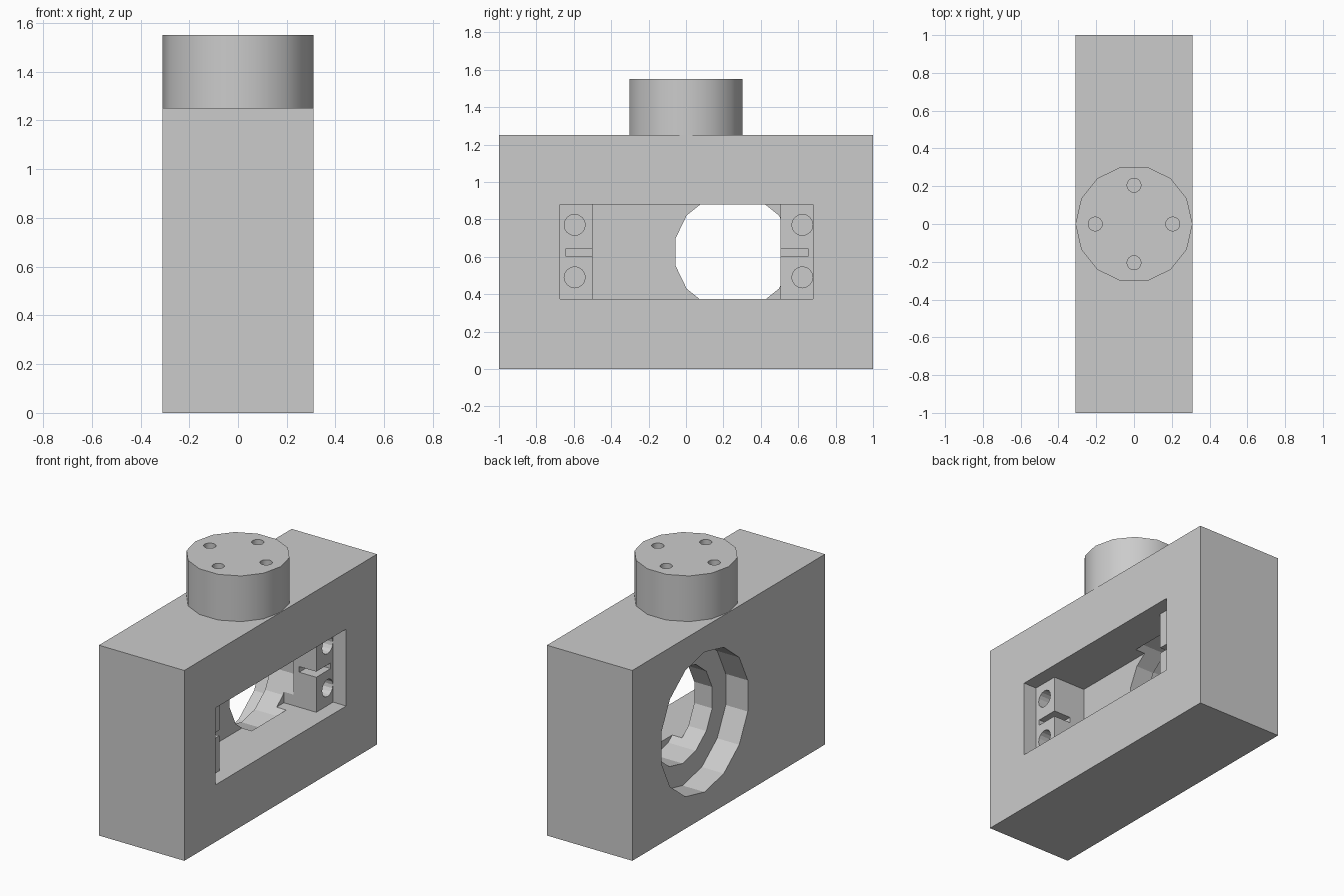
import bpy
from math import pi, radians

if "Cube" in bpy.data.objects:
    bpy.data.objects.remove(bpy.data.objects["Cube"], do_unlink=True)

grey = bpy.data.materials.new("plain grey")
grey.use_nodes = True
grey.diffuse_color = (0.6, 0.6, 0.6, 1)
grey.node_tree.nodes["Principled BSDF"].inputs["Base Color"].default_value = (0.6, 0.6, 0.6, 1)

HALF, MID = 0.31, 0.625      # half thickness, height of the middle line
SIDES = 14


def box(name, lo, hi):
    bpy.ops.mesh.primitive_cube_add(size=1)
    ob = bpy.context.object
    ob.name = name
    ob.scale = [b - a for a, b in zip(lo, hi)]
    ob.location = [(a + b) / 2 for a, b in zip(lo, hi)]
    bpy.ops.object.transform_apply(location=True, rotation=True, scale=True)
    ob.data.materials.append(grey)
    return ob


def cylinder(name, radius, depth, centre, along_x=False, sides=SIDES):
    # the extra quarter turn puts a vertex at +x for upright ones, at the top for lying ones
    bpy.ops.mesh.primitive_cylinder_add(vertices=sides, radius=radius, depth=depth)
    ob = bpy.context.object
    ob.name = name
    ob.rotation_euler = (0, 0, pi / 2)
    bpy.ops.object.transform_apply(location=False, rotation=True, scale=False)
    if along_x:
        ob.rotation_euler = (0, pi / 2, 0)
    ob.location = centre
    bpy.ops.object.transform_apply(location=True, rotation=True, scale=False)
    ob.data.materials.append(grey)
    return ob


def cut(target, cutter):
    cutter.hide_render = True
    mod = target.modifiers.new("cut", "BOOLEAN")
    mod.operation, mod.solver, mod.object = "DIFFERENCE", "EXACT", cutter
    bpy.ops.object.select_all(action="DESELECT")
    bpy.context.view_layer.objects.active = target
    target.select_set(True)
    bpy.ops.object.modifier_apply(modifier=mod.name)
    bpy.data.objects.remove(cutter, do_unlink=True)


# Main block
body = box("body", (-HALF, -1, 0), (HALF, 1, 1.25))

# Rectangular pocket with a shelf at each end
shelf_x, floor_x = HALF - 0.095, HALF - 0.33
cut(body, box("shelf_cutter", (shelf_x, -0.675, 0.375), (0.5, 0.68, 0.88)))
cut(body, box("pocket_cutter", (floor_x, -0.5, 0.375), (0.5, 0.505, 0.88)))

# Stepped round bore on the other side, opening into the pocket
cut(body, cylinder("wide_bore_cutter", 0.46, 0.32, (-HALF, 0.25, MID), True))
cut(body, cylinder("narrow_bore_cutter", 0.315, 0.4, (-0.15, 0.25, MID), True))

# Screw holes and wire grooves in the shelves
for hole_y, groove in ((-0.595, (-0.645, -0.48)), (0.622, (0.48, 0.655))):
    for z in (0.49, 0.77):
        cut(body, cylinder("screw_cutter", 0.056, 0.4, (shelf_x, hole_y, z), True, 16))
    cut(body, box("groove_cutter", (shelf_x - 0.124, groove[0], 0.605),
                  (0.4, groove[1], 0.642)))

# Round boss on top with four screw holes
boss = cylinder("top_boss", HALF, 0.3, (0, 0, 1.4))
for x, y in ((0.205, 0), (-0.205, 0), (0, 0.205), (0, -0.205)):
    cut(boss, cylinder("boss_hole_cutter", 0.037, 0.4, (x, y, 1.55), sides=16))
bpy.ops.object.shade_smooth_by_angle(angle=radians(30))
